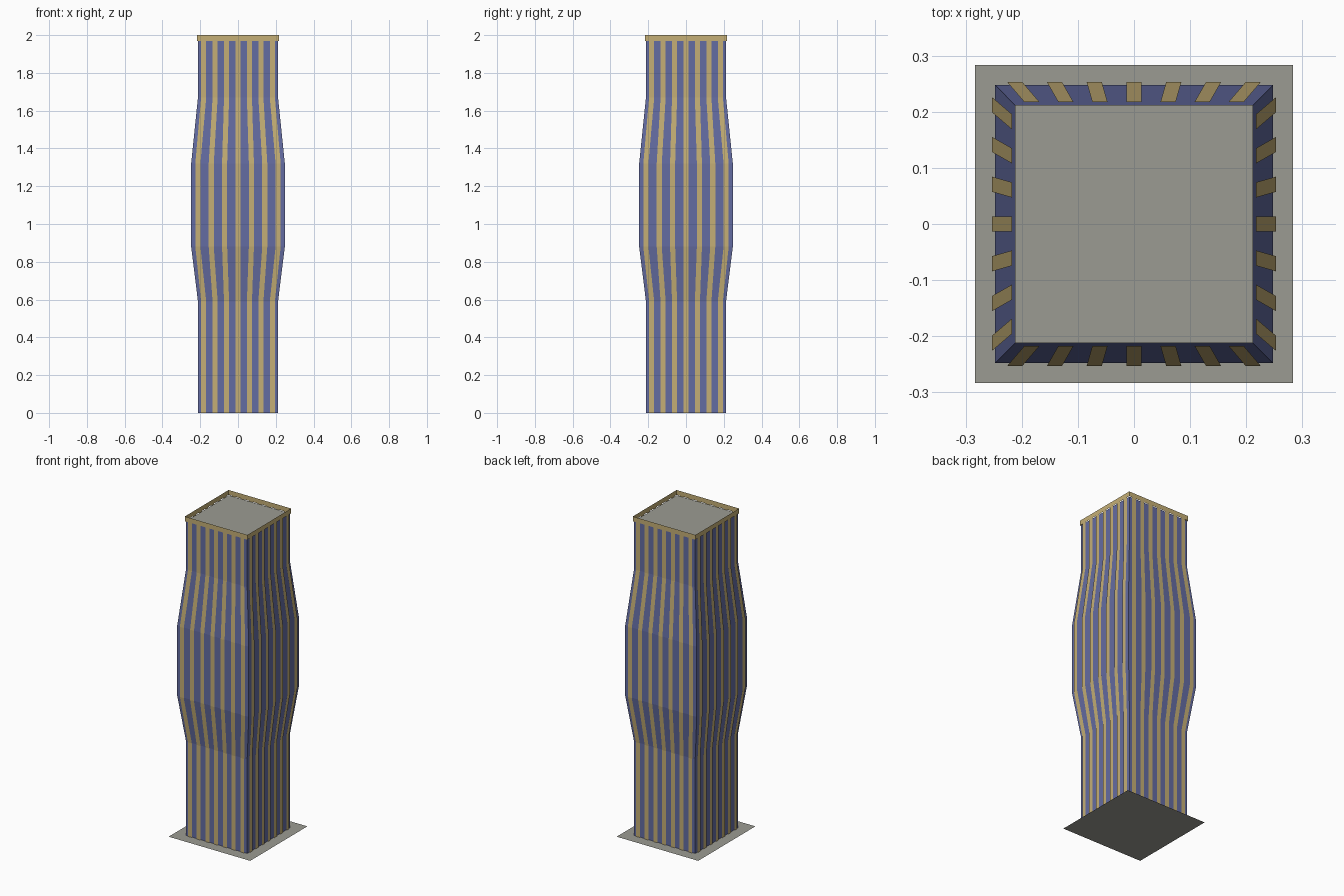
import bpy
import bmesh
from mathutils import Matrix, Vector
from math import pi

old = bpy.data.objects.get("Cube")
if old:
    bpy.data.objects.remove(old)


def make_material(name, rgb):
    mat = bpy.data.materials.new(name)
    mat.use_nodes = True
    colour = (*rgb, 1)
    mat.diffuse_color = colour
    mat.node_tree.nodes["Principled BSDF"].inputs["Base Color"].default_value = colour
    return mat


BLUE = make_material("slate blue", (0.127, 0.15, 0.36))
TAN = make_material("sand", (0.56, 0.43, 0.18))
GREY = make_material("concrete grey", (0.33, 0.33, 0.29))

# Tower outline: height and half width of the wall
PROFILE = [(0, 0.212), (0.59, 0.212), (0.88, 0.248),
           (1.32, 0.248), (1.67, 0.212), (1.97, 0.212)]
GAP = 0.005       # stripes and parapet stand just off the wall
STRIPES = 7
STRIPE_HALF = 0.0135


def finish(bm, name, mat):
    mesh = bpy.data.meshes.new(name)
    bm.to_mesh(mesh)
    bm.free()
    mesh.materials.append(mat)
    obj = bpy.data.objects.new(name, mesh)
    bpy.context.collection.objects.link(obj)
    return obj


def strip(bm, rows, turn):
    """Sheet facing -y, turned about z; each row is (left, right, y, z)."""
    rot = Matrix.Rotation(turn, 3, "Z")
    pairs = [[bm.verts.new(rot @ Vector((x, y, z))) for x in (a, b)]
             for a, b, y, z in rows]
    for (a, b), (c, d) in zip(pairs, pairs[1:]):
        bm.faces.new((a, b, d, c))


def square_tube(name, profile, mat):
    bm = bmesh.new()
    for side in range(4):
        strip(bm, [(-h, h, -h, z) for z, h in profile], side * pi / 2)
    bmesh.ops.remove_doubles(bm, verts=bm.verts, dist=0.0001)
    return finish(bm, name, mat)


def flat_square(name, half, z, mat):
    bm = bmesh.new()
    bmesh.ops.create_grid(bm, x_segments=1, y_segments=1, size=half,
                          matrix=Matrix.Translation((0, 0, z)))
    return finish(bm, name, mat)


# Shell, roof, parapet and ground
square_tube("tower_wall", PROFILE, BLUE)
square_tube("parapet", [(1.97, 0.217), (2, 0.217)], TAN)
flat_square("roof", 0.212, 1.97, GREY)
flat_square("ground_plate", 0.283, 0, GREY)

# Vertical stripes that follow the bulge on all four sides
bm = bmesh.new()
for side in range(4):
    for i in range(STRIPES):
        f = (2 * i - STRIPES + 1) / STRIPES
        rows = [(f * h - STRIPE_HALF, f * h + STRIPE_HALF, -h - GAP, z)
                for z, h in PROFILE]
        strip(bm, rows, side * pi / 2)
finish(bm, "wall_stripes", TAN)
